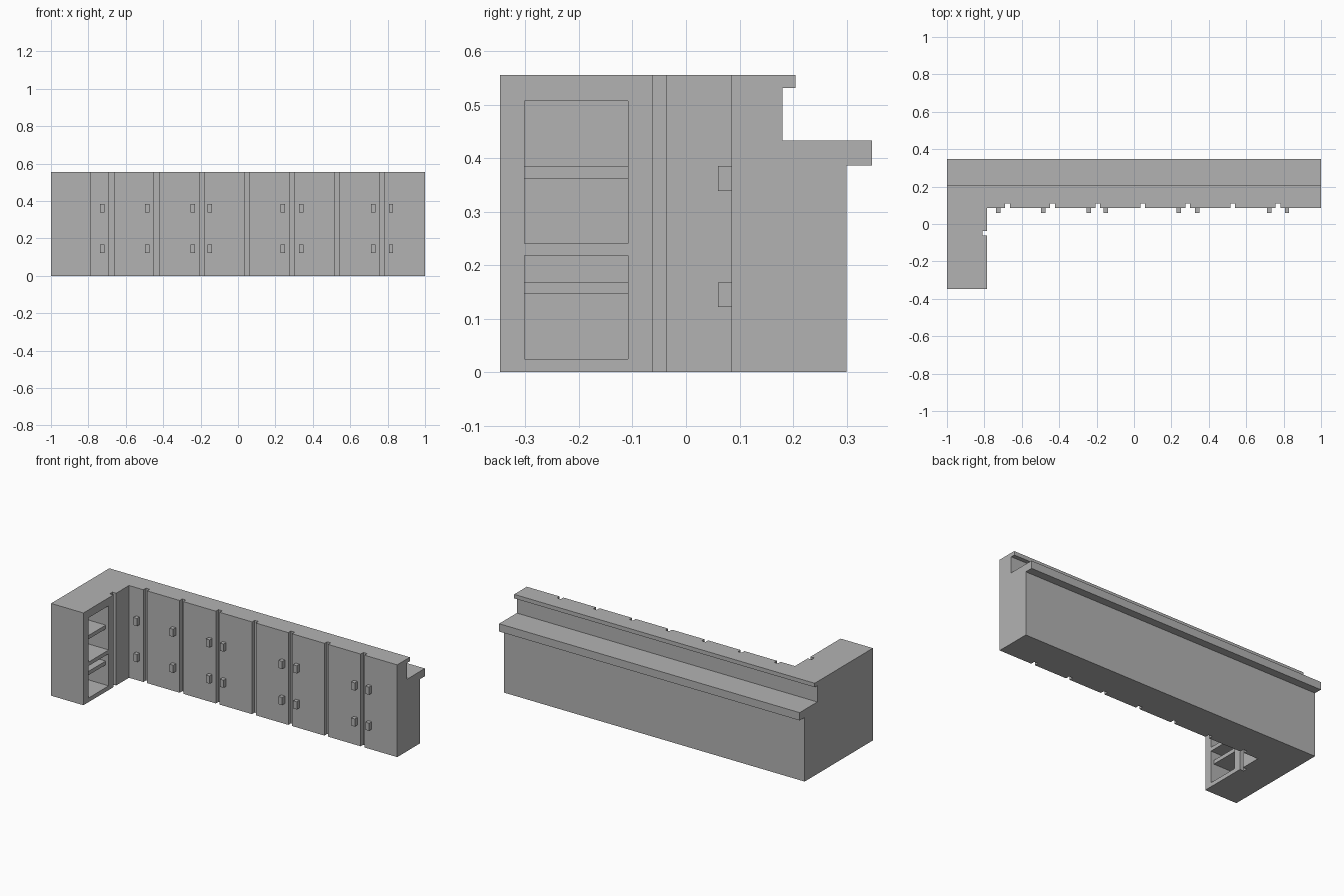
import bpy
import bmesh

if "Cube" in bpy.data.objects:
    bpy.data.objects.remove(bpy.data.objects["Cube"], do_unlink=True)

# Single grey finish
grey = bpy.data.materials.new("plain_grey")
grey.use_nodes = True
colour = (0.45, 0.45, 0.45, 1)
grey.diffuse_color = colour
grey.node_tree.nodes["Principled BSDF"].inputs["Base Color"].default_value = colour


def make_object(name, bm):
    bmesh.ops.recalc_face_normals(bm, faces=bm.faces[:])
    mesh = bpy.data.meshes.new(name)
    bm.to_mesh(mesh)
    bm.free()
    mesh.materials.append(grey)
    obj = bpy.data.objects.new(name, mesh)
    bpy.context.scene.collection.objects.link(obj)
    return obj


def extrude_plan(name, outline, z0, z1):
    """Extrude an xy outline from z0 to z1."""
    bm = bmesh.new()
    face = bm.faces.new([bm.verts.new((x, y, z0)) for x, y in outline])
    top = bmesh.ops.extrude_face_region(bm, geom=[face])["geom"]
    verts = [g for g in top if isinstance(g, bmesh.types.BMVert)]
    bmesh.ops.translate(bm, verts=verts, vec=(0, 0, z1 - z0))
    return make_object(name, bm)


def box(name, xs, ys, zs):
    (x0, x1), (y0, y1) = xs, ys
    return extrude_plan(name, [(x0, y0), (x1, y0), (x1, y1), (x0, y1)], *zs)


HEIGHT = 0.555
FRONT, BACK, WING_FRONT = 0.085, 0.348, -0.348
INNER = -0.785          # inner side of the short wing
GROOVE = 0.025          # width and depth of the door gaps

# L-shaped plan, with the gaps between doors notched into its inner edges
gap_y = -0.062
outline = [(-1, BACK), (-1, WING_FRONT), (INNER, WING_FRONT),
           (INNER, gap_y), (INNER - GROOVE, gap_y),
           (INNER - GROOVE, gap_y + GROOVE), (INNER, gap_y + GROOVE),
           (INNER, FRONT)]
for i in range(7):
    a = -0.689 + 0.241 * i
    b = a + GROOVE
    outline += [(a, FRONT), (a, FRONT + GROOVE), (b, FRONT + GROOVE), (b, FRONT)]
outline += [(1, FRONT), (1, BACK)]
body = extrude_plan("cabinet_body", outline, 0, HEIGHT)

# Stepped back with projecting ledges, and the open shelf bays in the wing
long_x = (-1.1, 1.1)
bay_x, bay_y = (-0.975, INNER + 0.1), (-0.302, -0.108)
cutters = [
    box("back_lower_cutter", long_x, (0.30, 0.5), (-0.1, 0.386)),
    box("back_recess_cutter", long_x, (0.18, 0.5), (0.433, 0.531)),
    box("back_upper_cutter", long_x, (0.205, 0.5), (0.5, 0.7)),
    box("upper_bay_cutter", bay_x, bay_y, (0.241, 0.507)),
    box("lower_bay_cutter", bay_x, bay_y, (0.025, 0.218)),
]
for cutter in cutters:
    cutter.hide_render = True
    mod = body.modifiers.new(cutter.name, "BOOLEAN")
    mod.operation = "DIFFERENCE"
    mod.solver = "EXACT"
    mod.object = cutter
bpy.context.view_layer.update()
graph = bpy.context.evaluated_depsgraph_get()
carved = bpy.data.meshes.new_from_object(body.evaluated_get(graph))
body.modifiers.clear()
body.data = carved
for cutter in cutters:
    bpy.data.objects.remove(cutter, do_unlink=True)

# Shelves set slightly back inside the bays
for name, z in (("lower_shelf", 0.146), ("upper_shelf", 0.362)):
    box(name, (-0.975, INNER - 0.02), bay_y, (z, z + 0.023))

# Door handles, two on each handled door
for i, x in enumerate((-0.726, -0.485, -0.243, -0.15, 0.24, 0.337, 0.723, 0.818)):
    for level, z in (("lower", 0.122), ("upper", 0.339)):
        box(f"{level}_handle_{i + 1}", (x - 0.012, x + 0.012),
            (FRONT - GROOVE, FRONT), (z, z + 0.046))
